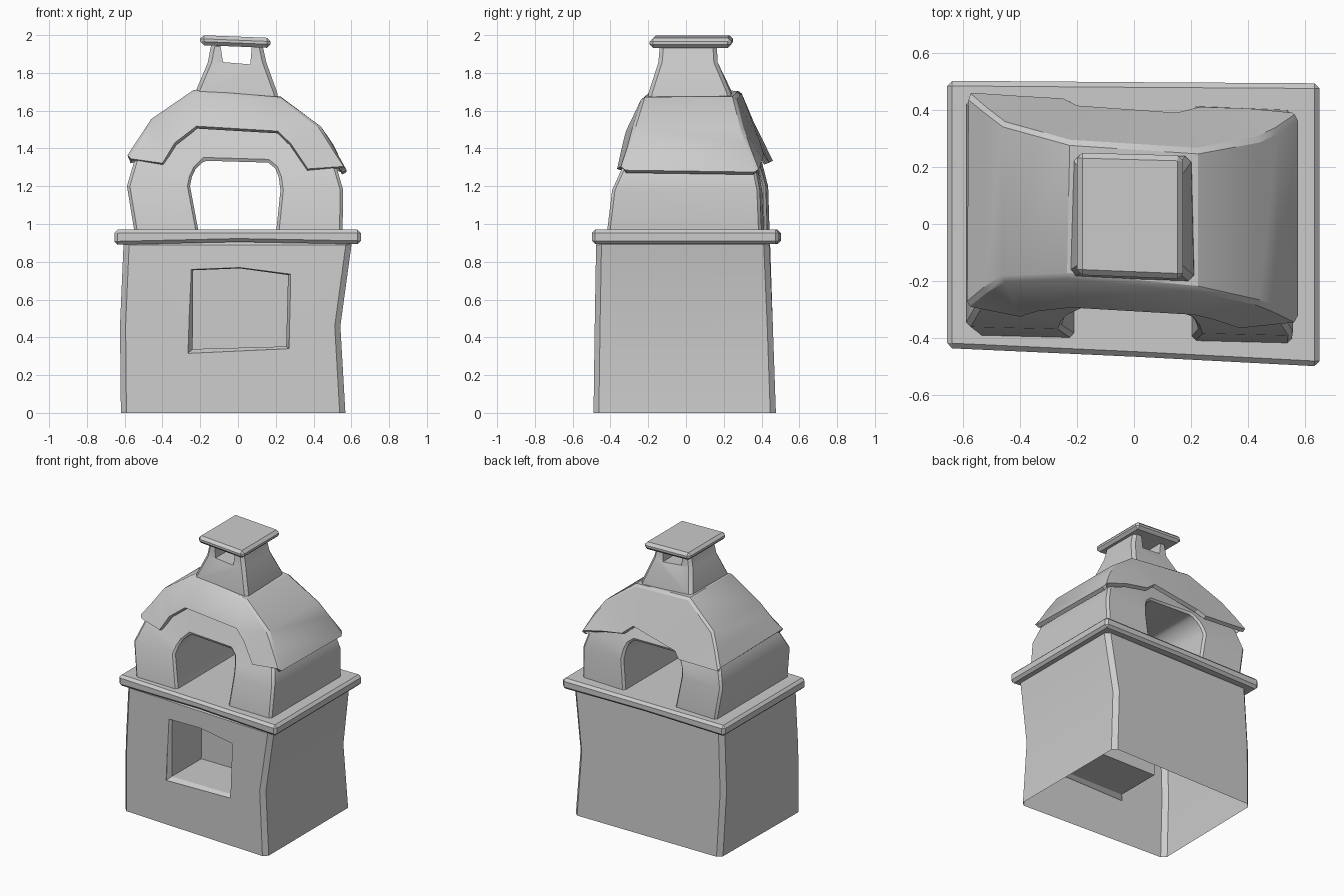
import bpy, bmesh, math

if "Cube" in bpy.data.objects:
    bpy.data.objects.remove(bpy.data.objects["Cube"])


def make(name, bm, bevel=0.0, angle=0.8):
    me = bpy.data.meshes.new(name)
    bm.to_mesh(me)
    bm.free()
    ob = bpy.data.objects.new(name, me)
    bpy.context.collection.objects.link(ob)
    if bevel:
        add_bevel(ob, bevel, angle)
    return ob


def add_bevel(ob, width, angle=0.8):
    m = ob.modifiers.new("bevel", 'BEVEL')
    m.width, m.segments = width, 1
    m.limit_method, m.angle_limit = 'ANGLE', angle


def loft(name, rings, closed=True, **kw):
    """Skin matching rows of points; closed rows get end caps."""
    bm = bmesh.new()
    rows = [[bm.verts.new(p) for p in r] for r in rings]
    n = len(rows[0])
    for a, b in zip(rows, rows[1:]):
        for i in range(n if closed else n - 1):
            j = (i + 1) % n
            bm.faces.new((a[i], a[j], b[j], b[i]))
    if closed:
        bm.faces.new(rows[0])
        bm.faces.new(rows[-1])
    bmesh.ops.recalc_face_normals(bm, faces=bm.faces)
    if not closed and sum(f.normal.z * f.calc_area() for f in bm.faces) < 0:
        bmesh.ops.reverse_faces(bm, faces=bm.faces)
    return make(name, bm, **kw)


def bake(ob):
    dg = bpy.context.evaluated_depsgraph_get()
    me = bpy.data.meshes.new_from_object(ob.evaluated_get(dg))
    ob.modifiers.clear()
    ob.data = me


def cut_and_bake(ob, cutter):
    """Subtract the cutter, bake the modifiers, remove the cutter."""
    m = ob.modifiers.new("cut", 'BOOLEAN')
    m.operation, m.object, m.solver = 'DIFFERENCE', cutter, 'EXACT'
    cutter.hide_render = True
    bake(ob)
    bpy.data.objects.remove(cutter)


def level(z, pts):
    return [(x, y, z) for x, y in pts]


def lerp_table(z, table):
    for (z0, v0), (z1, v1) in zip(table, table[1:]):
        if z <= z1:
            return v0 + (v1 - v0) * (z - z0) / (z1 - z0)
    return table[-1][1]


# Plinth: slightly crooked block with a waist, open underneath
base = loft("base", [
    level(-.06, [(-.62, -.43), (.572, -.492), (.572, .478), (-.605, .478)]),
    level(.46, [(-.625, -.42), (.542, -.485), (.542, .46), (-.622, .455)]),
    level(.92, [(-.605, -.415), (.605, -.477), (.605, .44), (-.60, .445)]),
], bevel=.03)

# Wood niche with a chamfered rim
outer = [(-.265, .315), (.27, .34), (.28, .735), (.01, .77), (-.25, .76)]
inner = [(-.24, .338), (.255, .352), (.265, .73), (.01, .765), (-.237, .755)]


def niche(y, pts):
    return [(x, y - .053 * x, z) for x, z in pts]


cut_and_bake(base, loft("niche_cutter", [
    niche(-.6, outer), niche(-.452, outer), niche(-.425, inner), niche(-.09, inner)]))
bm = bmesh.new()
bm.from_mesh(base.data)
bmesh.ops.bisect_plane(bm, geom=bm.verts[:] + bm.edges[:] + bm.faces[:],
                       plane_co=(0, 0, 0), plane_no=(0, 0, 1), clear_inner=True)
bm.to_mesh(base.data)
bm.free()

# Counter slab
slab_plan = [(-.655, -.435), (0, -.465), (.65, -.499), (.65, .493), (0, .497), (-.655, .502)]
slab_z = [.89, .905, .893, .893, .902, .893]
slab = loft("counter_slab", [
    [(x, y, z) for (x, y), z in zip(slab_plan, slab_z)], level(.97, slab_plan)], bevel=.018)

# Oven body: arched tunnel with faces leaning inwards
arch_out = [(-.545, .94), (-.588, 1.2), (-.55, 1.33), (-.42, 1.5), (-.22, 1.63),
            (.20, 1.60), (.385, 1.44), (.525, 1.29), (.557, 1.18), (.553, .94)]
arch_in = [(-.205, .94), (-.254, 1.2), (-.244, 1.25), (-.225, 1.29), (-.18, 1.335),
           (.16, 1.325), (.197, 1.295), (.215, 1.25), (.225, 1.18), (.20, .94)]
front_y = [(.94, -.407), (1.2, -.375), (1.35, -.297), (1.63, -.19)]
back_y = [(.94, .422), (1.2, .412), (1.35, .375), (1.63, .25)]
stations = []
for (xo, zo), (xi, zi) in zip(arch_out, arch_in):
    def front(x, z): return (x, lerp_table(z, front_y) - .025 * x, z)
    def back(x, z): return (x, lerp_table(z, back_y) - .04 * x, z)
    stations.append([front(xo, zo), back(xo, zo), back(xi, zi), front(xi, zi)])
body = loft("oven_body", stations, bevel=.015)

# Hood roof: front apron, barrel top and back apron as one thick sheet
front_low = [(-.565, -.292, 1.345), (-.40, -.325, 1.322), (-.335, -.305, 1.43), (-.22, -.293, 1.518),
             (.21, -.318, 1.492), (.28, -.335, 1.425), (.37, -.365, 1.292), (.56, -.345, 1.305)]
front_top = [(-.585, -.285, 1.365), (-.525, -.235, 1.455), (-.46, -.195, 1.555), (-.235, -.185, 1.71),
             (.225, -.232, 1.672), (.44, -.28, 1.515), (.50, -.305, 1.42), (.575, -.335, 1.285)]
back_top = [(-.58, .45, 1.35), (-.525, .405, 1.45), (-.46, .355, 1.55), (-.225, .29, 1.705),
            (.225, .26, 1.675), (.44, .30, 1.515), (.505, .33, 1.42), (.575, .375, 1.275)]
back_low = [(-.57, .46, 1.335), (-.42, .45, 1.33), (-.25, .44, 1.325), (-.2, .415, 1.365),
            (.15, .39, 1.44), (.23, .41, 1.375), (.40, .405, 1.345), (.555, .39, 1.30)]
roof = loft("hood_roof", [front_low, front_top, back_top, back_low], closed=False)
add_bevel(roof, .014)
m = roof.modifiers.new("thickness", 'SOLIDIFY')
m.thickness, m.offset = .028, -1

# Chimney: tapered stack with a smoke slot right through
chimney = loft("chimney", [
    level(1.62, [(-.23, -.185), (.215, -.20), (.205, .235), (-.215, .245)]),
    level(1.69, [(-.23, -.185), (.21, -.20), (.20, .238), (-.215, .248)]),
    level(1.855, [(-.16, -.14), (.15, -.147), (.15, .168), (-.158, .168)]),
    level(1.96, [(-.14, -.132), (.127, -.137), (.127, .162), (-.14, .162)]),
], bevel=.02)
slot = [(-.08, 1.857), (.065, 1.845), (.078, 2.0), (-.1, 2.0)]
cut_and_bake(chimney, loft("slot_cutter", [[(x, y, z) for x, z in slot] for y in (-.4, .4)]))

# Chimney cap, tilted a little to the right
cap_plan = [(-.2, -.178), (.172, -.193), (.172, .24), (-.2, .25)]
cap = loft("chimney_cap", [
    [(x, y, z - .04 * (x + .2)) for x, y in cap_plan] for z in (1.947, 2.0)], bevel=.019)

# Soft shading over the gentle bends, crisp chamfers
for ob in (base, slab, body, roof, chimney, cap):
    bake(ob)
    bpy.ops.object.select_all(action='DESELECT')
    bpy.context.view_layer.objects.active = ob
    ob.select_set(True)
    bpy.ops.object.shade_smooth_by_angle(angle=math.radians(30))
